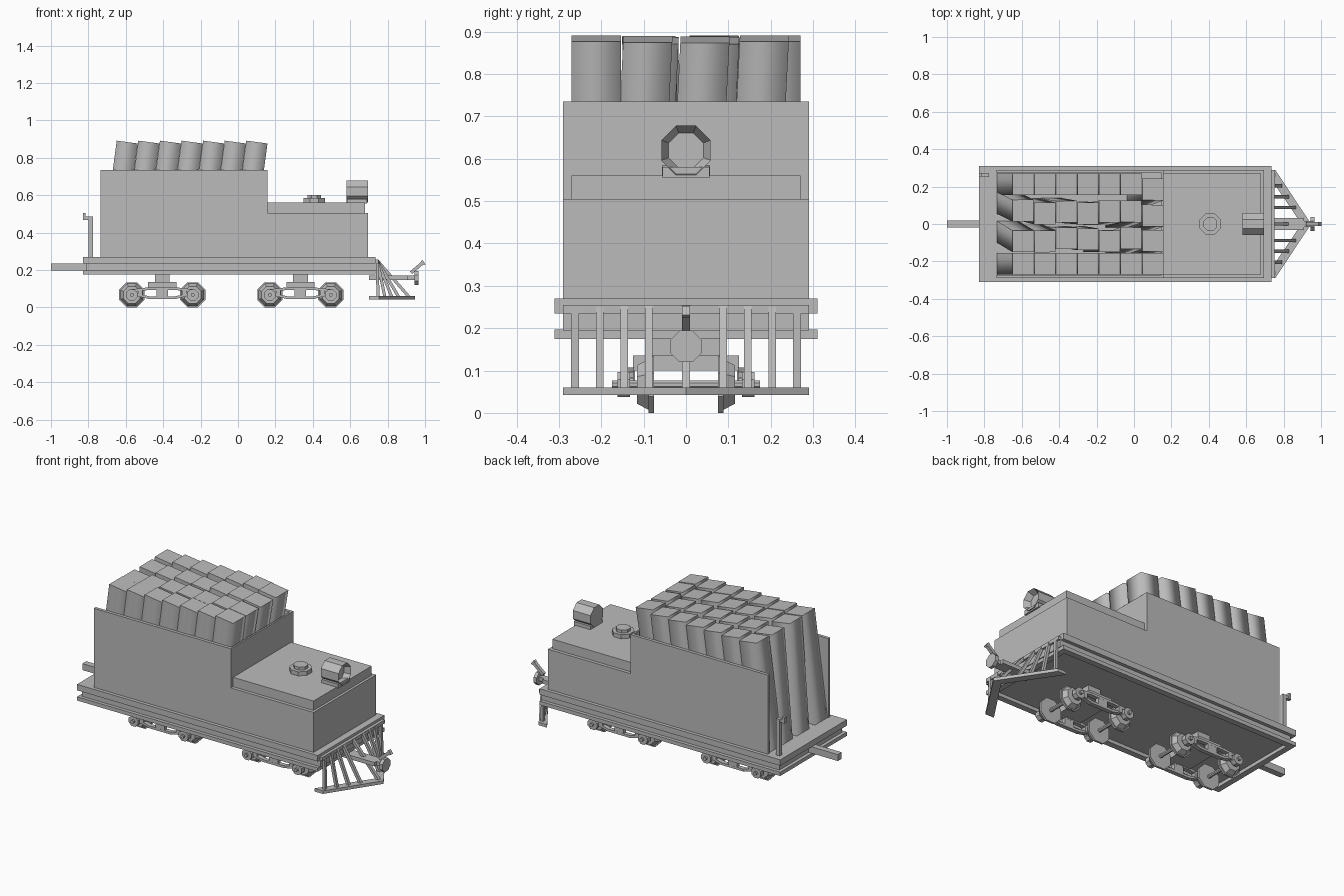
import bpy, bmesh, math, random
from mathutils import Vector, Matrix

if "Cube" in bpy.data.objects:
    bpy.data.objects.remove(bpy.data.objects["Cube"])

random.seed(4)
GREY = bpy.data.materials.new("plain grey")
GREY.diffuse_color = (0.5, 0.5, 0.5, 1)
GREY.use_nodes = True
GREY.node_tree.nodes["Principled BSDF"].inputs["Base Color"].default_value = GREY.diffuse_color


def finish(name, bm):
    bmesh.ops.recalc_face_normals(bm, faces=bm.faces)
    me = bpy.data.meshes.new(name)
    bm.to_mesh(me)
    bm.free()
    me.materials.append(GREY)
    ob = bpy.data.objects.new(name, me)
    bpy.context.collection.objects.link(ob)
    return ob


def add_box(bm, x0, x1, y0, y1, z0, z1):
    m = Matrix.Translation(((x0 + x1) / 2, (y0 + y1) / 2, (z0 + z1) / 2))
    m = m @ Matrix.Diagonal((x1 - x0, y1 - y0, z1 - z0, 1))
    return bmesh.ops.create_cube(bm, size=1, matrix=m)["verts"]


def boxes(name, *dims):
    bm = bmesh.new()
    for d in dims:
        add_box(bm, *d)
    return finish(name, bm)


def add_bar(bm, a, b, w, t):
    """Bar from a to b: w wide across y, t thick."""
    a, b = Vector(a), Vector(b)
    d = (b - a).normalized()
    side = Vector((0, 1, 0)) if abs(d.y) < 0.5 else Vector((0, 0, 1))
    n = d.cross(side).normalized()
    s = n.cross(d)
    m = Matrix((d * (b - a).length, s * w, n * t)).transposed().to_4x4()
    m.translation = (a + b) / 2
    bmesh.ops.create_cube(bm, size=1, matrix=m)


def add_drum(bm, centre, axis, depth, r1, r2=None, n=8):
    rot = Vector((0, 0, 1)).rotation_difference(Vector(axis)).to_matrix().to_4x4()
    spin = Matrix.Rotation(math.pi / n, 4, 'Z')
    r1 /= math.cos(math.pi / n)
    r2 = r1 if r2 is None else r2 / math.cos(math.pi / n)
    return bmesh.ops.create_cone(bm, cap_ends=True, segments=n, radius1=r1, radius2=r2, depth=depth,
                                 matrix=Matrix.Translation(centre) @ rot @ spin)["verts"]


# Deck: top plank, recessed web, lower rim with open underside
boxes("deck", (-.83, .735, -.31, .31, .235, .27), (-.81, .74, -.29, .29, .195, .235))
boxes("deck_rim", (-.83, .735, -.31, -.275, .175, .197), (-.83, .735, .275, .31, .175, .197),
      (-.83, -.795, -.275, .275, .175, .197), (.70, .735, -.275, .275, .175, .197))

# Bunker: side walls, bulkhead and low front tank, open at the rear
boxes("bunker_walls", (-.735, .157, -.29, -.272, .27, .735), (-.735, .157, .272, .29, .27, .735),
      (.147, .157, -.272, .272, .27, .735))
boxes("water_tank", (.157, .695, -.29, .29, .27, .505))
boxes("tank_lid", (.157, .68, -.27, .27, .505, .56))

# Firewood: 7 x 4 tall leaning logs; the inner rows and front row tilt a little sideways
LEAN = .133
for j, y in enumerate((-.212, -.083, .066, .212)):
    for i in range(7):
        bm = bmesh.new()
        x = -.592 + i * .1155
        yt, tilt, drop = y, 0, 0
        if j in (1, 2):
            tilt = -.07 + i * .02 + random.uniform(-.02, .02)
            yt += random.uniform(-.012, .012)
            drop = random.uniform(0, .006)
        if i == 6:
            yt, tilt = (-.212, -.09, .045, .185)[j], (0, .05, .05, .05)[j]
        for v in add_box(bm, x - .0575, x + .0575, yt - .058, yt + .058, .27, .884 - drop):
            if v.co.z > .5:
                v.co.z -= LEAN * (v.co.x - x)
            v.co.x += LEAN * (v.co.z - .884)
            v.co.y += tilt * (v.co.z - .884)
        ob = finish("log", bm)
        for p in ob.data.polygons:
            p.use_smooth = abs(p.normal.z) < .7

# Filler hatch
bm = bmesh.new()
add_drum(bm, (.408, 0, .572), (0, 0, 1), .024, .057)
add_drum(bm, (.408, 0, .592), (0, 0, 1), .018, .037)
finish("filler_hatch", bm)

# Headlamp with dished front, on a small foot
bm = bmesh.new()
add_drum(bm, (.6375, 0, .62), (1, 0, 0), .115, .058)
front = max(bm.faces, key=lambda f: f.calc_center_median().x)
bmesh.ops.inset_region(bm, faces=[front], thickness=.018)
for v in front.verts:
    v.co.x -= .035
finish("headlamp", bm)
boxes("headlamp_foot", (.583, .69, -.056, .056, .555, .58))

# Brake stand and rear drawbar
boxes("brake_stand", (-.80, -.775, .252, .272, .27, .485), (-.828, -.778, .255, .27, .468, .485),
      (-.83, -.815, .253, .272, .468, .505))
boxes("drawbar", (-1, -.80, -.018, .018, .197, .235))

# Pilot: V shaped bottom bar, top rail and slanted slats
bm = bmesh.new()
pts = [(.70, .29), (.755, .29), (.947, 0), (.895, 0)]
for s in (1, -1):
    lo = [bm.verts.new((x, y * s, .042)) for x, y in pts]
    hi = [bm.verts.new((x, y * s, .06)) for x, y in pts]
    bm.faces.new(lo)
    bm.faces.new(hi)
    for i in range(4):
        k = (i + 1) % 4
        bm.faces.new((lo[i], lo[k], hi[k], hi[i]))
add_box(bm, .732, .752, -.29, .29, .235, .255)
for y in (-.262, -.204, -.146, -.088, 0, .088, .146, .204, .262):
    add_bar(bm, (.745, y, .25), (.92 - .655 * abs(y), y, .05), .018, .016)
finish("pilot", bm)

# Front coupler bar, buffer disc and raised link
bm = bmesh.new()
add_box(bm, .70, .91, -.033, .033, .147, .17)
add_box(bm, .90, .955, -.015, .015, .147, .17)
add_drum(bm, (.955, 0, .157), (1, 0, 0), .02, .037)
add_bar(bm, (.925, 0, .185), (.992, 0, .243), .02, .018)
add_bar(bm, (.982, 0, .25), (.998, 0, .228), .02, .01)
finish("front_coupler", bm)

# Two trucks with tapered wheels, axles, journals and arch bars
for tag, cx in (("rear", -.405), ("front", .333)):
    bm = bmesh.new()
    for dx in (-.163, .163):
        x = cx + dx
        for s in (1, -1):
            add_drum(bm, (x, .082 * s, .067), (0, s, 0), .012, .067)
            add_drum(bm, (x, .102 * s, .067), (0, s, 0), .028, .06, .045)
        add_drum(bm, (x, 0, .067), (0, 1, 0), .35, .01)
    finish(tag + "_wheels", bm)

    bm = bmesh.new()
    add_box(bm, cx - .04, cx + .04, -.08, .08, .13, .20)
    add_box(bm, cx - .075, cx + .075, -.125, .125, .1, .135)
    for s in (1, -1):
        y = .135 * s
        low = [(-.163, .075), (-.07, .052), (.07, .052), (.163, .075)]
        top = [(-.163, .09), (-.075, .1), (.075, .1), (.163, .09)]
        for path in (low, top):
            for p, q in zip(path, path[1:]):
                add_bar(bm, (cx + p[0], y, p[1]), (cx + q[0], y, q[1]), .025, .014)
        add_box(bm, cx - .03, cx + .03, y - .012, y + .012, .05, .105)
        for dx in (-.163, .163):
            add_drum(bm, (cx + dx, .147 * s, .067), (0, 1, 0), .03, .03)
            ix = cx + dx - math.copysign(.045, dx)
            add_box(bm, ix - .012, ix + .012, y - .015, y + .015, .06, .1)
    finish(tag + "_truck_frame", bm)
